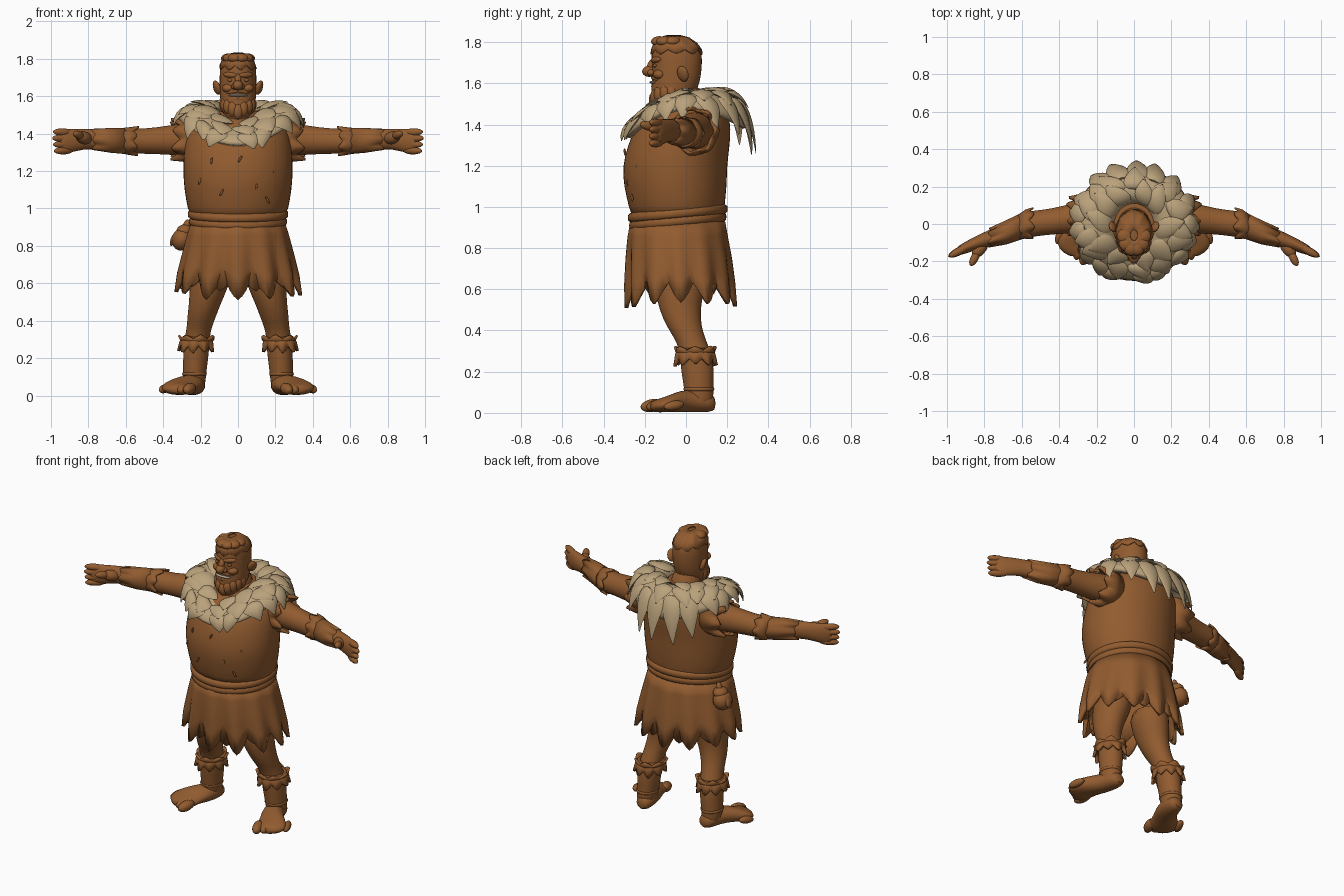
import bpy, bmesh, math, random
from mathutils import Vector, Matrix, Euler

random.seed(4)
cube = bpy.data.objects.get("Cube")
if cube:
    bpy.data.objects.remove(cube)


def material(name, rgb):
    m = bpy.data.materials.new(name)
    m.use_nodes = True
    m.diffuse_color = (*rgb, 1)
    m.node_tree.nodes["Principled BSDF"].inputs["Base Color"].default_value = (*rgb, 1)
    return m


BROWN = material("leather brown", (0.285, 0.106, 0.029))
FUR = material("pale fur", (0.49, 0.36, 0.2))
TEETH = material("tooth grey", (0.5, 0.42, 0.34))
made = []


def finish(name, bm, mat=BROWN, mirror=False, smooth=0, solid=0):
    bmesh.ops.recalc_face_normals(bm, faces=bm.faces)
    me = bpy.data.meshes.new(name)
    bm.to_mesh(me)
    bm.free()
    me.materials.append(mat)
    ob = bpy.data.objects.new(name, me)
    bpy.context.collection.objects.link(ob)
    if solid:
        ob.modifiers.new("thickness", "SOLIDIFY").thickness = solid
    if mirror:
        ob.modifiers.new("mirror", "MIRROR").use_mirror_merge = False
    if smooth:
        ob.modifiers.new("smooth", "SUBSURF").levels = smooth
        ob.modifiers["smooth"].render_levels = smooth
    made.append(ob)
    return ob


def loft(name, axis, rows, n=20, teeth=0, depth=0.0, ripple=0.0, tilt=0.0, **kw):
    """Ellipse sections (along, c1, c2, r1, r2); teeth give a ragged last edge."""
    bm = bmesh.new()
    n = teeth * 8 or n
    size = [random.uniform(0.6, 0.8) + 0.2 * math.sin(2 * math.pi * t / teeth) ** 2 for t in range(teeth)]
    rings = []
    for i, (d, c1, c2, r1, r2) in enumerate(rows):
        f = i / (len(rows) - 1)
        sign = 1 if rows[-1][0] > rows[0][0] else -1
        ring = []
        for k in range(n):
            th = 2 * math.pi * k / n
            g, dd = 1, d + tilt * r2 * math.sin(th)
            if teeth:
                u = k / n * teeth
                off = abs(u - round(u))
                tip = .5 - off + .5 * math.cos(math.pi * off)
                long = size[round(u) % teeth]
                g += ripple * f * math.cos(2 * math.pi * u) * long
                dd += sign * depth * f * f * tip * long
            a, b = c1 + r1 * g * math.cos(th), c2 + r2 * g * math.sin(th)
            co = {"x": (dd, a, b), "y": (a, dd, b), "z": (a, b, dd)}[axis]
            ring.append(bm.verts.new(co))
        rings.append(ring)
    for lo, hi in zip(rings, rings[1:]):
        for k in range(n):
            bm.faces.new((lo[k], lo[(k + 1) % n], hi[(k + 1) % n], hi[k]))
    if not teeth:
        bm.faces.new(rings[0])
        bm.faces.new(rings[-1])
    return finish(name, bm, **kw)


def ball(loc, scale, rot=(0, 0, 0)):
    return Matrix.LocRotScale(Vector(loc), Euler(rot), Vector(scale))


def stick(p, q, r):
    p, q = Vector(p), Vector(q)
    return Matrix.LocRotScale((p + q) / 2, (q - p).to_track_quat("Z", "Y"),
                              Vector((r, r, (q - p).length / 2 + r * 0.6)))


def blobs(name, mats, **kw):
    bm = bmesh.new()
    for m in mats:
        bmesh.ops.create_uvsphere(bm, u_segments=14, v_segments=9, radius=1, matrix=m)
    return finish(name, bm, **kw)


# Torso and belt
torso = [(0.92, 0, -.04, .25, .225), (1.0, 0, -.045, .272, .233), (1.1, 0, -.052, .29, .253),
         (1.2, 0, -.055, .297, .256), (1.3, 0, -.035, .292, .25), (1.38, 0, -.015, .285, .235),
         (1.45, 0, .01, .26, .2), (1.5, 0, .02, .19, .15), (1.53, 0, .02, .1, .1)]
loft("torso_tunic", "z", torso, n=24, smooth=1)
for name, z, r in (("belt_lower", .932, .264), ("belt_upper", .97, .27)):
    loft(name, "z", [(z + dz, 0, -.04, r + g, r + g - .026) for dz, g in
                     ((-.03, -.012), (-.018, 0), (.016, 0), (.028, -.012))], n=32, tilt=.09, smooth=1)

# Torn flaps in the tunic
flaps = []
for x, z in ((-.2, 1.16), (-.08, 1.1), (.1, 1.13), (.19, 1.2), (.02, 1.28), (-.14, 1.27), (.15, 1.06)):
    y = -.047 - .252 * math.sqrt(1 - (x / .295) ** 2)
    flaps.append(stick((x, y, z), (x + random.uniform(-.02, .02), y + .004, z - .03), .006))
blobs("tunic_tears", flaps)

# Ragged skirt
loft("skirt", "z", [(.93, 0, -.04, .25, .23), (.86, 0, -.04, .27, .24), (.78, 0, -.035, .292, .25),
                    (.70, 0, -.03, .315, .256), (.635, 0, -.025, .325, .256)],
     teeth=12, depth=.13, ripple=.075, solid=.02)
loft("skirt_under_layer", "z", [(.9, 0, -.035, .235, .21), (.75, 0, -.03, .285, .235), (.65, 0, -.025, .308, .243)],
     teeth=10, depth=.1, ripple=.04, solid=.015)

# Pouch at the hip
blobs("hip_pouch", [ball((-.3, .05, .835), (.055, .066, .062), (0, .25, 0)),
                    ball((-.285, .05, .88), (.045, .05, .035)),
                    ball((-.35, .06, .83), (.012, .025, .032), (0, .25, 0)),
                    stick((-.27, .05, .93), (-.285, .05, .87), .02)])

# Legs, fur-edged wraps and feet
loft("legs", "z", [(.72, .13, -.02, .12, .14), (.58, .155, -.032, .105, .118), (.5, .175, -.03, .087, .1),
                   (.42, .195, -.01, .077, .086), (.36, .208, .02, .066, .074), (.3, .22, .045, .068, .076),
                   (.22, .225, .055, .07, .082), (.14, .23, .06, .063, .073), (.07, .235, .065, .062, .07),
                   (.02, .235, .065, .05, .06)], mirror=True, smooth=1)
loft("leg_cuff_lower", "z", [(.315, .22, .045, .07, .08), (.295, .222, .045, .09, .096),
                             (.265, .225, .047, .097, .104)],
     teeth=9, depth=.04, ripple=.06, mirror=True, solid=.015)
loft("leg_cuff_upper", "z", [(.27, .222, .047, .075, .085), (.29, .22, .045, .088, .095),
                             (.3, .22, .045, .098, .102)],
     teeth=7, depth=.025, ripple=.05, mirror=True, solid=.012)
loft("ankle_wrap", "z", [(.1, .233, .063, .064, .073), (.115, .233, .063, .069, .078),
                         (.13, .232, .062, .064, .074)], mirror=True, smooth=1)
loft("feet", "y", [(.145, .225, .045, .03, .03), (.115, .227, .05, .054, .048), (.03, .24, .058, .065, .056),
                   (-.03, .275, .056, .085, .052), (-.08, .315, .045, .1, .042), (-.13, .318, .035, .09, .033),
                   (-.18, .288, .03, .055, .026)], mirror=True, smooth=1)
toes = []
for i in range(5):
    x, y, r = .262 + .034 * i, -.19 + .027 * i, .031 - .002 * i
    toes.append(stick((x - .016, y + .06, .042), (x + .01, y - .012, .029), r))
blobs("toes", toes, mirror=True)

# Arms, sleeves, wrist wraps and hands
loft("arms", "x", [(.15, .05, 1.37, .1, .1), (.27, .04, 1.37, .088, .09), (.38, .022, 1.365, .075, .078),
                   (.48, .008, 1.36, .068, .068), (.58, -.003, 1.36, .072, .068), (.64, -.028, 1.362, .066, .068),
                   (.72, -.06, 1.367, .054, .06), (.8, -.085, 1.373, .042, .053), (.86, -.108, 1.367, .037, .06),
                   (.92, -.135, 1.36, .03, .066), (.96, -.153, 1.358, .02, .06)], mirror=True, smooth=1)
loft("sleeves", "x", [(.2, .045, 1.37, .105, .115), (.27, .045, 1.37, .115, .12), (.31, .038, 1.37, .105, .11)],
     teeth=7, depth=.06, ripple=.07, mirror=True, solid=.015)
loft("forearm_wraps_inner", "x", [(.62, -.018, 1.362, .068, .068), (.585, -.002, 1.36, .078, .074),
                                  (.56, .002, 1.36, .085, .078)],
     teeth=7, depth=.03, ripple=.05, mirror=True, solid=.01)
loft("forearm_wraps_outer", "x", [(.58, -.002, 1.36, .073, .071), (.68, -.045, 1.364, .064, .067),
                                  (.76, -.074, 1.369, .051, .059)],
     teeth=6, depth=.025, ripple=.03, mirror=True, solid=.006)
fingers = [stick((.89, -.12, 1.405 - .031 * i), (.982 - .005 * abs(i - 1), -.168, 1.41 - .034 * i), .021)
           for i in range(4)]
fingers += [stick((.8, -.1, 1.37), (.845, -.16, 1.385), .034), stick((.835, -.15, 1.385), (.868, -.212, 1.4), .022)]
blobs("fingers_and_thumbs", fingers, mirror=True)

# Neck, head and face
loft("neck", "z", [(1.42, 0, .01, .12, .12), (1.5, 0, 0, .088, .09), (1.6, 0, -.01, .08, .085)], smooth=1)
loft("head", "z", [(1.46, 0, -.105, .04, .035), (1.48, 0, -.095, .068, .068), (1.53, 0, -.07, .09, .1),
                   (1.58, 0, -.054, .097, .116), (1.64, 0, -.045, .099, .12), (1.7, 0, -.044, .1, .124),
                   (1.76, 0, -.046, .098, .124), (1.8, 0, -.053, .083, .103), (1.825, 0, -.055, .045, .06)],
     smooth=1)
loft("hair_cap", "z", [(1.835, 0, -.06, .02, .03), (1.823, 0, -.058, .06, .075), (1.797, 0, -.052, .086, .108),
                       (1.765, 0, -.046, .1, .126)], teeth=9, depth=.03, ripple=.01, solid=.006)
blobs("hair_tufts", [ball((.05 * math.cos(a), -.065 + .066 * math.sin(a), 1.803), (.042, .042, .026),
                          (0, 0, a)) for a in (math.pi + i * math.pi / 5 for i in range(6))])
blobs("nose", [ball((0, -.178, 1.658), (.028, .035, .027)), stick((0, -.16, 1.71), (0, -.178, 1.668), .018)])
blobs("face_features", [stick((.014, -.162, 1.712), (.07, -.13, 1.716), .016),
                        ball((.042, -.15, 1.686), (.017, .01, .009)),
                        ball((.05, -.128, 1.643), (.036, .032, .025)),
                        ball((.022, -.17, 1.652), (.015, .018, .015)),
                        stick((.002, -.166, 1.628), (.06, -.138, 1.62), .01),
                        stick((0, -.164, 1.584), (.042, -.146, 1.586), .01),
                        ball((.113, -.015, 1.646), (.016, .03, .04), (.1, .35, -.5))], mirror=True)
blobs("beard", [ball((.07 * math.cos(a), -.07 + .08 * math.sin(a), 1.52 + .035 * abs(math.cos(a))),
                     (.03, .03, .045)) for a in (math.pi + i * math.pi / 8 for i in range(9))])
blobs("teeth", [ball((0, -.15, 1.605), (.054, .028, .008))], mat=TEETH)


# Fur collar: a draped ring covered with overlapping pointed tufts
def blend(front, side, back, f):
    return side + ((back if f > 0 else front) - side) * f * f


def drape(th, t, lift=0.0):
    f = math.sin(th)
    z = (blend(1.45, 1.53, 1.53, f) * (1 - t) + blend(1.325, 1.45, 1.33, f) * t
         + blend(.012, .055, .1, f) * 4 * t * (1 - t))
    out = math.sin(t * 1.5)
    rx, ry = .11 + .215 * out, .13 + .175 * out
    return Vector((math.cos(th) * (rx + lift * t), -.02 + .025 * t + f * (ry + lift * t), z + lift * (1.2 - t * .5)))


bm = bmesh.new()
grid = [[bm.verts.new(drape(2 * math.pi * k / 40, t)) for k in range(40)] for t in (0, .2, .4, .6, .8, .9)]
for lo, hi in zip(grid, grid[1:]):
    for k in range(40):
        bm.faces.new((lo[k], lo[(k + 1) % 40], hi[(k + 1) % 40], hi[k]))
finish("fur_collar_base", bm, FUR, solid=.03)

bm = bmesh.new()
for t0, count, reach in ((.02, 10, .48), (.27, 13, .53), (.52, 17, .62)):
    for k in range(count):
        th0 = 2 * math.pi * (k + random.uniform(-.2, .2)) / count
        length = reach * random.uniform(.88, 1.1)
        half = math.pi / count * 1.6
        lean = random.uniform(-.5, .5) * half
        rows = []
        for i, w in enumerate((.6, 1, 1, .72, .36, .02)):
            s = i / 5
            t, th, up = t0 + length * s, th0 + lean * s, .004 + .024 * s
            rows.append([bm.verts.new(co) for co in (
                drape(th - half * w, t, up - .004), drape(th, t, up + .022 * w),
                drape(th + half * w, t, up - .004), drape(th, t, up - .022 * w))])
        for a, b in zip(rows, rows[1:]):
            for j in range(4):
                bm.faces.new((a[j], a[(j + 1) % 4], b[(j + 1) % 4], b[j]))
        bm.faces.new(rows[0])
        bm.faces.new(rows[-1])
finish("fur_collar_tufts", bm, FUR, smooth=1)

# Smooth shading with crisp edges
bpy.ops.object.select_all(action="DESELECT")
for ob in made:
    ob.select_set(True)
bpy.context.view_layer.objects.active = made[0]
bpy.ops.object.shade_smooth_by_angle(angle=math.radians(60))
